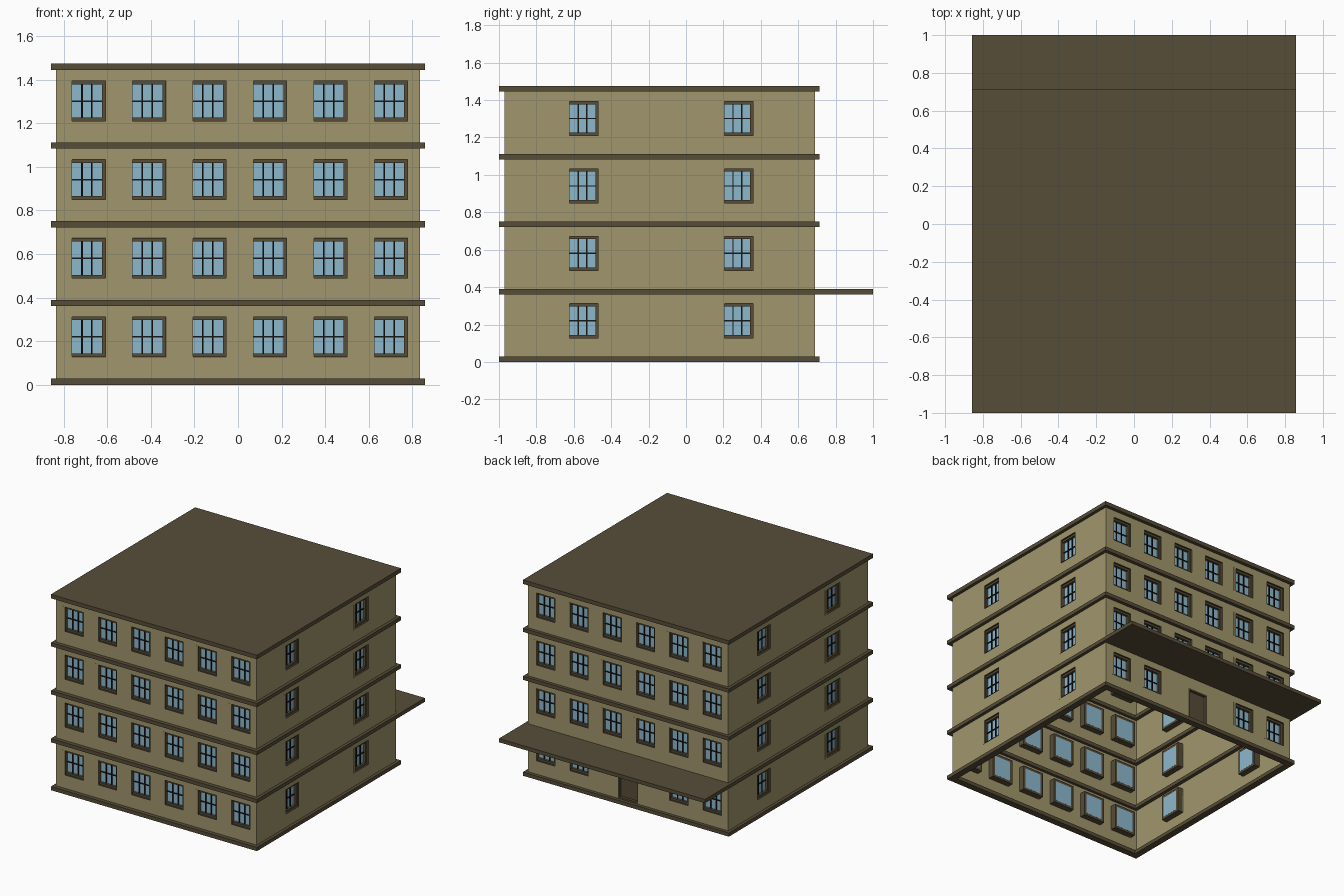
import bpy, bmesh, math
from mathutils import Matrix, Vector

if "Cube" in bpy.data.objects:
    bpy.data.objects.remove(bpy.data.objects["Cube"])


def material(name, rgb):
    m = bpy.data.materials.new(name)
    m.diffuse_color = (*rgb, 1)
    m.use_nodes = True
    m.node_tree.nodes["Principled BSDF"].inputs["Base Color"].default_value = m.diffuse_color
    return m


WALL = material("khaki wall", (0.352, 0.305, 0.150))
TRIM = material("dark brown trim", (0.095, 0.074, 0.040))
GLASS = material("pale blue glass", (0.27, 0.48, 0.61))
BAR = material("black glazing bar", (0.008, 0.008, 0.008))
MATS = [WALL, TRIM, GLASS, BAR]

CY = -0.14                      # centre of the main block in y
HX, HY = 0.835, 0.83            # half sizes of the walls
STOREY, SLAB = 0.3612, 0.028


def add_object(name, mesh, matrix=None):
    ob = bpy.data.objects.new(name, mesh)
    bpy.context.collection.objects.link(ob)
    if matrix is not None:
        ob.matrix_world = matrix
    return ob


def to_mesh(name, bm):
    mesh = bpy.data.meshes.new(name)
    bm.to_mesh(mesh)
    bm.free()
    for m in MATS:
        mesh.materials.append(m)
    return mesh


def box(bm, lo, hi, mat):
    lo, hi = Vector(lo), Vector(hi)
    size = hi - lo
    mx = Matrix.Translation((lo + hi) / 2) @ Matrix.Diagonal((*size, 1))
    verts = bmesh.ops.create_cube(bm, size=1, matrix=mx)["verts"]
    for f in {f for v in verts for f in v.link_faces}:
        f.material_index = mat


def ring_boxes(bm, x0, x1, z0, z1, t, y0, y1, mat):
    """Rectangular frame in the xz plane, without its left side."""
    box(bm, (x0, y0, z1 - t), (x1, y1, z1), mat)
    box(bm, (x0, y0, z0), (x1, y1, z0 + t), mat)
    box(bm, (x1 - t, y0, z0 + t), (x1, y1, z1 - t), mat)


# Window: local x along the wall, y into the building, z up
WX0, WX1, WZ = -0.090, 0.087, 0.094


def window_mesh():
    bm = bmesh.new()
    t, left = 0.018, 0.022
    # brown reveal lining and inner frame
    ring_boxes(bm, WX0, WX1, -WZ, WZ, 0.003, 0, 0.045, 1)
    box(bm, (WX0, 0, -WZ), (WX0 + 0.003, 0.045, WZ), 1)
    ring_boxes(bm, WX0, WX1, -WZ, WZ, t, 0.012, 0.044, 1)
    box(bm, (WX0, 0.012, -WZ), (WX0 + left, 0.044, WZ), 1)
    # wall-coloured strip on the left jamb
    box(bm, (WX0, -0.0005, -WZ), (WX0 + left, 0.0115, WZ), 0)
    # the strip keeps a brown face towards the glass
    for f in bm.faces:
        if f.material_index == 0 and f.normal.x > 0.5:
            f.material_index = 1
    # glass and glazing bars
    x0, x1, z = WX0 + left, WX1 - t, WZ - t
    box(bm, (x0, 0.030, -z), (x1, 0.0445, z), 2)
    for k in (1, 2):
        xc = x0 + (x1 - x0) * k / 3
        box(bm, (xc - 0.0035, 0.023, -z), (xc + 0.0035, 0.031, z), 3)
    box(bm, (x0, 0.024, -0.0035), (x1, 0.031, 0.0035), 3)
    return to_mesh("window", bm)


def door_mesh(hw, z0, z1):
    bm = bmesh.new()
    ring_boxes(bm, -hw, hw, z0, z1, 0.012, 0, 0.04, 1)
    box(bm, (-hw, 0, z0), (-hw + 0.012, 0.04, z1), 1)
    box(bm, (-hw + 0.012, 0.02, z0), (hw - 0.012, 0.035, z1 - 0.012), 1)
    return to_mesh("door", bm)


def wall_mesh(half, holes):
    """Flat wall with rectangular openings (x0, x1, z0, z1)."""
    bm = bmesh.new()
    xs = sorted({-half, half, *[v for h in holes for v in h[:2]]})
    zs = sorted({0.01, 4 * STOREY + 0.01, *[v for h in holes for v in h[2:]]})
    for xa, xb in zip(xs, xs[1:]):
        for za, zb in zip(zs, zs[1:]):
            xc, zc = (xa + xb) / 2, (za + zb) / 2
            if any(h[0] < xc < h[1] and h[2] < zc < h[3] for h in holes):
                continue
            bm.faces.new([bm.verts.new((x, 0, z)) for x, z in
                          ((xa, za), (xb, za), (xb, zb), (xa, zb))])
    bmesh.ops.remove_doubles(bm, verts=bm.verts, dist=1e-5)
    return to_mesh("wall", bm)


# Walls with windows, one side at a time
LONG = [(i - 2.5) * 0.2773 for i in range(6)]
SHORT = [-0.414, 0.414]
SIDES = [("front", 0, HX, HY, LONG), ("right", 90, HY, HX, SHORT),
         ("back", 180, HX, HY, LONG), ("left", 270, HY, HX, SHORT)]
DOOR = (0.085, SLAB, 0.275)
win = window_mesh()

for side, angle, half, dist, centres in SIDES:
    place = (Matrix.Translation((0, CY, 0))
             @ Matrix.Rotation(math.radians(angle), 4, "Z")
             @ Matrix.Translation((0, -dist, 0)))
    holes = []
    for row in range(4):
        zc = 0.22 + 0.3605 * row
        for c in centres:
            if side == "back" and row == 0 and abs(c) < 0.2:
                continue        # the door takes the middle of the back
            holes.append((c + WX0, c + WX1, zc - WZ, zc + WZ))
            add_object(side + "_window", win,
                       place @ Matrix.Translation((c, 0, zc)))
    if side == "back":
        holes.append((-DOOR[0], DOOR[0], DOOR[1], DOOR[2]))
        add_object("back_door", door_mesh(*DOOR), place)
    add_object(side + "_wall", wall_mesh(half, holes), place)

# Floor bands: open rings, the first one carrying the rear canopy
OX, Y0, Y1, INSET = 0.858, -1.0, 0.715, 0.05
for level in range(4):
    z0 = STOREY * level
    z1 = z0 + SLAB
    back = 1.0 if level == 1 else Y1
    bm = bmesh.new()
    outer = [(-OX, Y0), (OX, Y0), (OX, back), (-OX, back)]
    ix = OX - INSET
    inner = [(-ix, Y0 + INSET), (ix, Y0 + INSET), (ix, Y1 - INSET), (-ix, Y1 - INSET)]
    rings = [[bm.verts.new((x, y, z)) for x, y in loop]
             for loop, z in ((outer, z0), (outer, z1), (inner, z1), (inner, z0))]
    for a, b in zip(rings, rings[1:] + rings[:1]):
        for i in range(4):
            j = (i + 1) % 4
            bm.faces.new((a[i], a[j], b[j], b[i])).material_index = 1
    bmesh.ops.recalc_face_normals(bm, faces=bm.faces)
    add_object("floor_band_with_canopy" if level == 1 else "floor_band",
               to_mesh("floor_band", bm))

# Flat roof
bm = bmesh.new()
box(bm, (-OX, Y0, 4 * STOREY), (OX, Y1, 4 * STOREY + SLAB + 0.002), 1)
add_object("roof", to_mesh("roof", bm))
